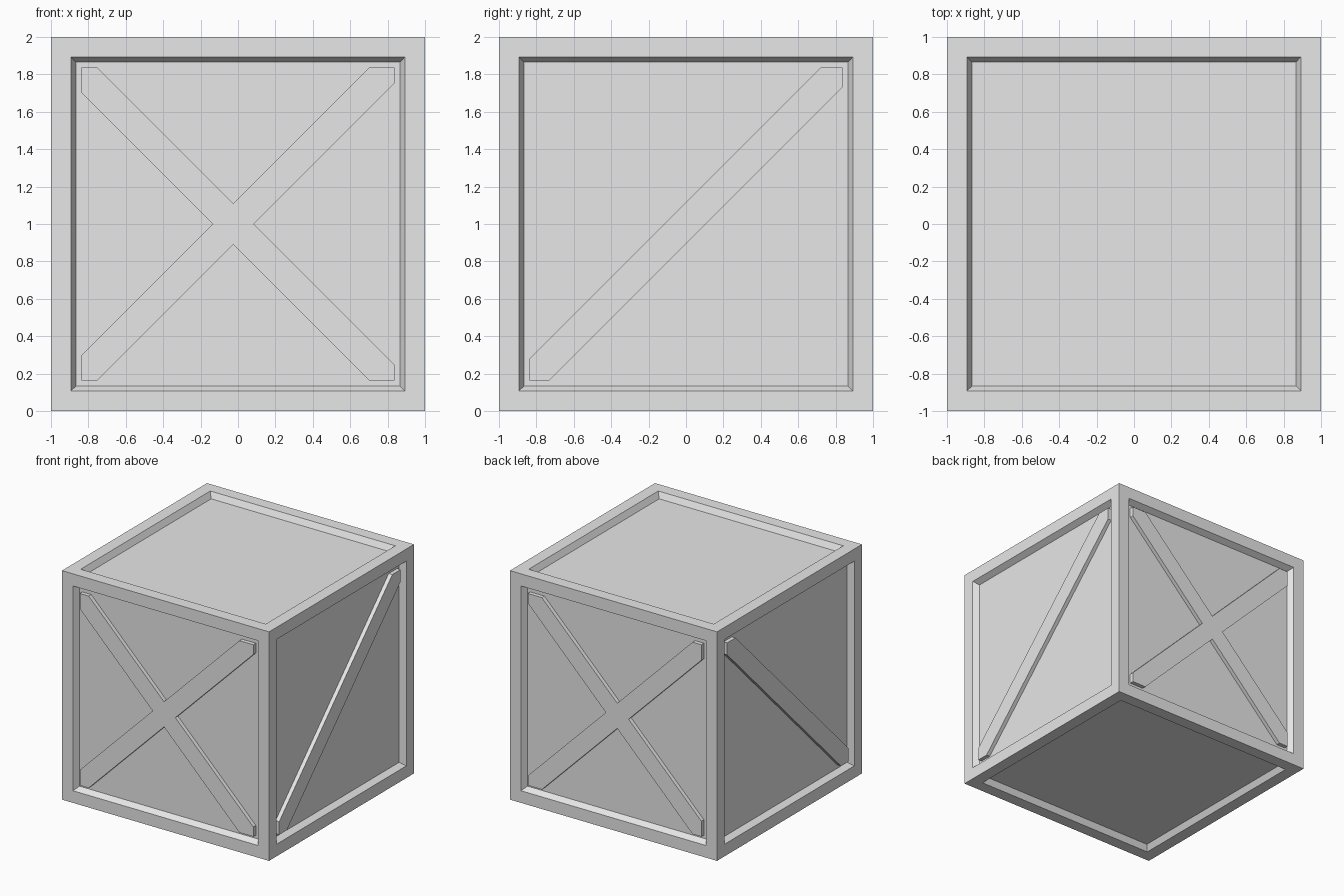
import bpy
import bmesh

if "Cube" in bpy.data.objects:
    bpy.data.objects.remove(bpy.data.objects["Cube"], do_unlink=True)

grey = bpy.data.materials.new("light_grey")
grey.use_nodes = True
grey.diffuse_color = (0.8, 0.8, 0.8, 1)
grey.node_tree.nodes["Principled BSDF"].inputs["Base Color"].default_value = (0.8, 0.8, 0.8, 1)

RECESS = 0.05   # depth of the panels
FACE = 0.985    # outer plane of the braces
L = 0.838       # reach of the braces
H = 0.11        # half height of a diagonal, measured vertically


def finish(bm, name):
    bmesh.ops.recalc_face_normals(bm, faces=bm.faces)
    mesh = bpy.data.meshes.new(name)
    bm.to_mesh(mesh)
    bm.free()
    mesh.materials.append(grey)
    obj = bpy.data.objects.new(name, mesh)
    bpy.context.collection.objects.link(obj)
    return obj


def brace(name, outline, axis, side):
    """Extrude an outline (u, z) inwards from one side of the box."""
    bm = bmesh.new()
    rings = []
    for d in (FACE, 1 - RECESS - 0.01):
        d *= side
        rings.append([bm.verts.new((u, d, z + 1) if axis == "y" else (d, u, z + 1))
                      for u, z in outline])
    for ring in rings:
        bm.faces.new(ring)
    outer, inner = rings
    for i in range(len(outer)):
        j = (i + 1) % len(outer)
        bm.faces.new((outer[i], outer[j], inner[j], inner[i]))
    return finish(bm, name)


# Box with a frame and a sloped, recessed panel on every side
bm = bmesh.new()
bmesh.ops.create_cube(bm, size=2)
bmesh.ops.translate(bm, verts=bm.verts, vec=(0, 0, 1))
panels = list(bm.faces)
bmesh.ops.inset_individual(bm, faces=panels, thickness=0.15)
bmesh.ops.inset_individual(bm, faces=panels, thickness=0.04, depth=-RECESS)
finish(bm, "crate_body")

# Crossed braces on front and back, slightly off centre
c = 0.025
upper = [(-c - H, 0), (-L, L - c - H), (-L, L), (-L - c + H, L), (-c, H),
         (L - c - H, L), (L, L), (L, L + c - H), (H - c, 0)]
cross = upper + [(u, -z) for u, z in reversed(upper[1:-1])]
brace("front_cross_brace", cross, "y", -1)
brace("back_cross_brace", cross, "y", 1)

# Single diagonals on the two sides
c = 0.005
diagonal = [(-L, -L), (-L + H - c, -L), (L, L + c - H),
            (L, L), (L - c - H, L), (-L, -L + c + H)]
brace("left_diagonal_brace", diagonal, "x", 1)
brace("right_diagonal_brace", diagonal, "x", -1)
